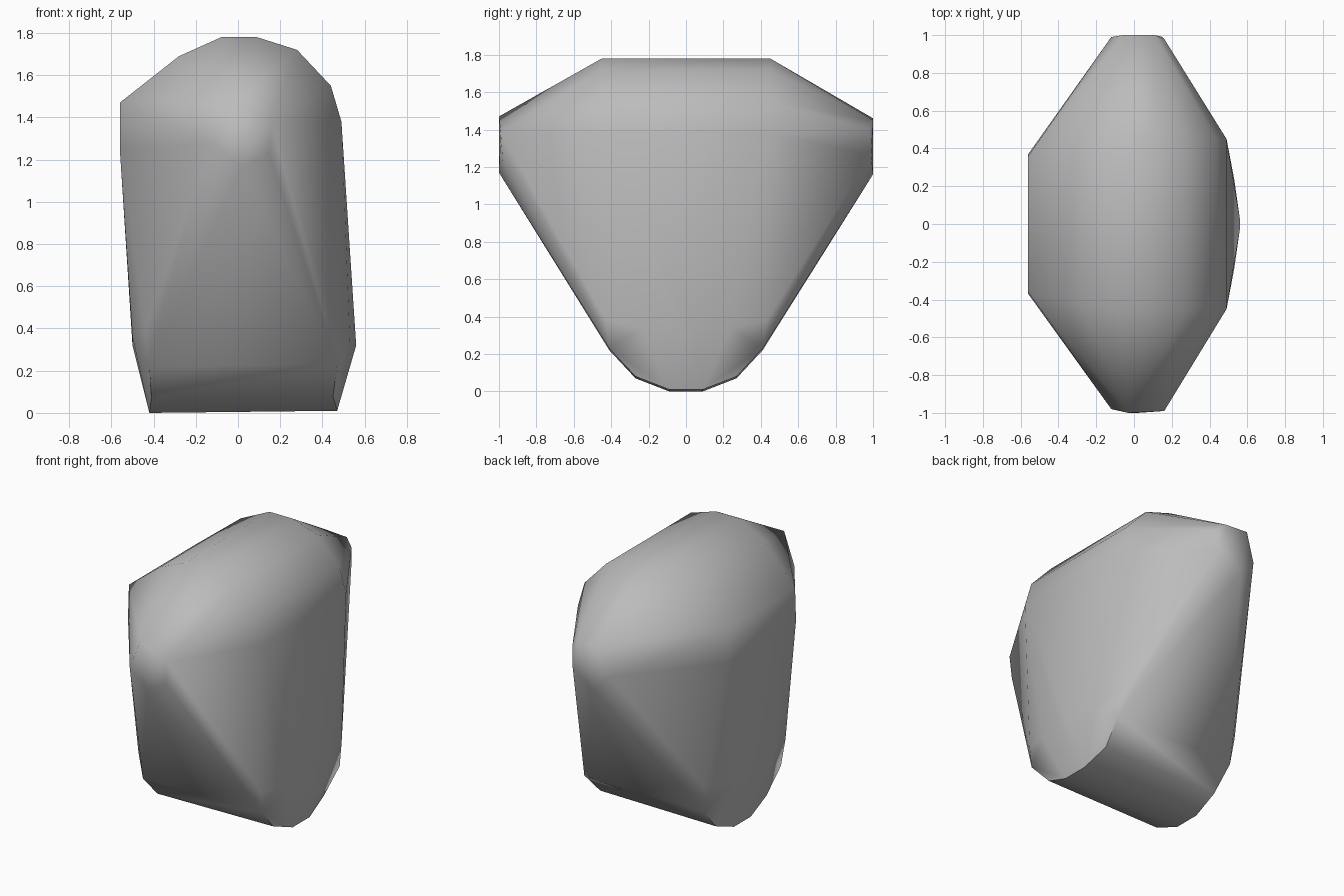
import bpy
import bmesh
import math

default_cube = bpy.data.objects.get("Cube")
if default_cube:
    bpy.data.objects.remove(default_cube, do_unlink=True)


def make_material(name, grey):
    material = bpy.data.materials.new(name)
    material.use_nodes = True
    colour = (grey, grey, grey, 1)
    material.diffuse_color = colour
    material.node_tree.nodes["Principled BSDF"].inputs["Base Color"].default_value = colour
    return material


def mirrored(points):
    """Return the points together with their copies across the front-back plane."""
    return points + [(x, -y, z) for x, y, z in points]


def hull_object(name, points, material, smooth_angle):
    """Wrap the corner points in a closed convex shell and shade it."""
    mesh = bpy.data.meshes.new(name)
    bm = bmesh.new()
    for point in points:
        bm.verts.new(point)
    hull = bmesh.ops.convex_hull(bm, input=bm.verts[:])
    unused = [v for v in hull["geom_interior"] if isinstance(v, bmesh.types.BMVert)]
    bmesh.ops.delete(bm, geom=unused, context="VERTS")
    bmesh.ops.dissolve_limit(bm, angle_limit=math.radians(1), verts=bm.verts[:], edges=bm.edges[:])
    bmesh.ops.recalc_face_normals(bm, faces=bm.faces[:])
    bm.to_mesh(mesh)
    bm.free()
    mesh.materials.append(material)
    stone = bpy.data.objects.new(name, mesh)
    bpy.context.collection.objects.link(stone)
    bpy.ops.object.select_all(action="DESELECT")
    stone.select_set(True)
    bpy.context.view_layer.objects.active = stone
    bpy.ops.object.shade_smooth_by_angle(angle=math.radians(smooth_angle))
    return stone


# Domed shoulder arch, running over the top from side to side
shoulder_arch = mirrored([
    (-.56, .36, 1.47), (-.56, .37, 1.25), (-.28, .43, 1.69), (-.08, .45, 1.78),
    (.09, .45, 1.78), (.28, .45, 1.72), (.44, .45, 1.55), (.49, .45, 1.38),
])

# Rounded keel ends and the bulge above each of them
left_keel = mirrored([
    (.47, .43, .38), (.47, .41, .23), (.45, .27, .08), (.47, .09, .01),
    (.53, .24, .34), (.56, .03, .32),
])
right_keel = mirrored([
    (-.44, .43, .4), (-.42, .41, .22), (-.41, .27, .07), (-.42, .09, 0),
    (-.5, .2, .36), (-.5, .03, .32),
])

# Small blunt noses at the front and back
front_nose = [
    (-.03, -1, 1.47), (.16, -.99, 1.38), (.15, -.98, 1.23),
    (.02, -1, 1.17), (-.12, -.98, 1.27),
]
back_nose = [
    (.11, 1, 1.45), (-.06, 1, 1.46), (-.12, .99, 1.27),
    (-.01, 1, 1.16), (.15, .99, 1.26), (.16, .98, 1.4),
]

stone_grey = make_material("stone grey", .5)
hull_object("boulder", shoulder_arch + left_keel + right_keel + front_nose + back_nose, stone_grey, 50)
